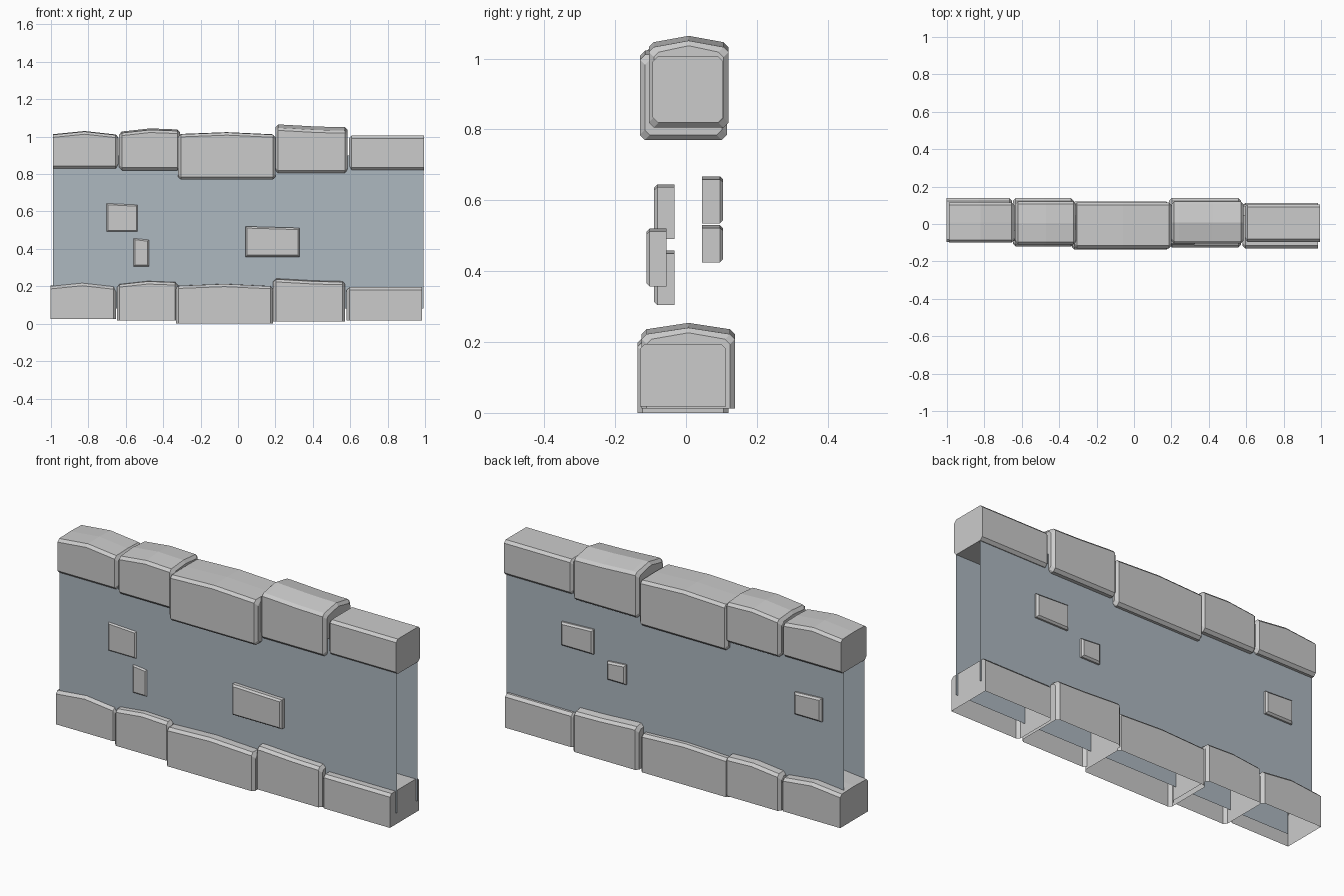
import bpy, bmesh

if "Cube" in bpy.data.objects:
    bpy.data.objects.remove(bpy.data.objects["Cube"])


def make(name, verts, faces, mat=None):
    me = bpy.data.meshes.new(name)
    me.from_pydata(verts, [], faces)
    bm = bmesh.new()
    bm.from_mesh(me)
    bmesh.ops.recalc_face_normals(bm, faces=bm.faces)
    bm.to_mesh(me)
    bm.free()
    ob = bpy.data.objects.new(name, me)
    bpy.context.collection.objects.link(ob)
    if mat:
        me.materials.append(mat)
    return ob


def stone(name, tops, y0, y1, z0, ridge=0.0, open_bottom=False,
          flat_left=False, flat_right=False, c=0.014):
    """Chamfered block lofted along x; tops = (x, top height) points."""
    def height(x):
        for (xa, za), (xb, zb) in zip(tops, tops[1:]):
            if x <= xb:
                return za + (zb - za) * (x - xa) / (xb - xa)
        return tops[-1][1]

    xa, xb = tops[0][0], tops[-1][0]
    stations = [(xa, 0 if flat_left else c), (xa + c, 0)]
    stations += [(x, 0) for x, _ in tops[1:-1]]
    stations += [(xb - c, 0), (xb, 0 if flat_right else c)]
    verts = []
    for x, i in stations:
        a, b, lo, hi = y0 + i, y1 - i, z0, height(x) - i
        if not open_bottom:
            lo += i
        ring = [(a, hi - c), (a + c, hi), ((a + b) / 2, hi + ridge),
                (b - c, hi), (b, hi - c)]
        if open_bottom:
            ring = [(a, lo)] + ring + [(b, lo)]
        else:
            ring = [(a + c, lo), (a, lo + c)] + ring + [(b, lo + c), (b - c, lo)]
        verts += [(x, y, z) for y, z in ring]
    n, m = len(ring), len(stations)
    faces = [tuple(range(n)), tuple(range((m - 1) * n, m * n))]
    for s in range(m - 1):
        for k in range(n - 1 if open_bottom else n):
            p, q = s * n + k, s * n + (k + 1) % n
            faces.append((p, q, q + n, p + n))
    return make(name, verts, faces)


def brick(name, x0, x1, z0, z1, y_back, y_front, c=0.009):
    """Small facing brick: open back, chamfered front."""
    d = c if y_front > y_back else -c
    verts = []
    for y, i in ((y_back, 0), (y_front - d, 0), (y_front, c)):
        verts += [(x0 + i, y, z0 + i), (x1 - i, y, z0 + i),
                  (x1 - i, y, z1 - i - 0.008), (x0 + i, y, z1 - i)]
    faces = [(8, 9, 10, 11)]
    for r in (0, 4):
        for k in range(4):
            j = (k + 1) % 4
            faces.append((r + k, r + j, r + j + 4, r + k + 4))
    return make(name, verts, faces)


# Top outline, depth limits (upper row / lower row), undersides, ridge
rows = [
    ([(-.99, 1.01), (-.82, 1.027), (-.64, 1.007)], (-.10, .115), (-.097, .138), .83, .025, .003),
    ([(-.635, 1.018), (-.47, 1.036), (-.31, 1.03)], (-.11, .12), (-.12, .138), .82, .018, .008),
    ([(-.32, 1.012), (-.06, 1.022), (.2, 1.01)], (-.13, .115), (-.137, .12), .77, 0, .002),
    ([(.2, 1.046), (.24, 1.046), (.42, 1.036), (.585, 1.032)], (-.105, .12), (-.125, .138), .805, .012, .018),
    ([(.593, 1.005), (.8, 1.005), (.995, 1.005)], (-.095, .105), (-.13, .113), .82, .018, 0),
]
for i, (tops, up, low, zu, zl, ridge) in enumerate(rows):
    stone(f"cap_stone_{i + 1}", tops, *up, zu, ridge,
          flat_left=i == 0, flat_right=i == 4)
    # Lower row repeats the upper one, hollow underneath
    shifted = [(x - .012, z - .81) for x, z in tops]
    stone(f"base_stone_{i + 1}", shifted, *low, zl, ridge, open_bottom=True,
          flat_left=i == 0, flat_right=i == 4)

# Wall panels, front and back
plaster = bpy.data.materials.new("plaster")
plaster.diffuse_color = (0.42, 0.48, 0.53, 1)
plaster.use_nodes = True
plaster.node_tree.nodes["Principled BSDF"].inputs["Base Color"].default_value = plaster.diffuse_color
for name, y in (("front_panel", -.083), ("back_panel", .087)):
    make(name, [(-.99, y, .08), (.993, y, .08), (.993, y, .9), (-.99, y, .9)],
         [(0, 1, 2, 3) if y < 0 else (3, 2, 1, 0)], plaster)

# Exposed bricks, front then back
for i, args in enumerate([
    (-.705, -.535, .49, .645, -.033, -.09),
    (-.56, -.475, .305, .458, -.033, -.09),
    (.04, .33, .357, .52, -.055, -.112),
    (.475, .665, .535, .667, .045, .105),
    (.285, .395, .425, .53, .045, .105),
    (-.865, -.705, .535, .66, .045, .105),
]):
    brick(f"wall_brick_{i + 1}", *args)
